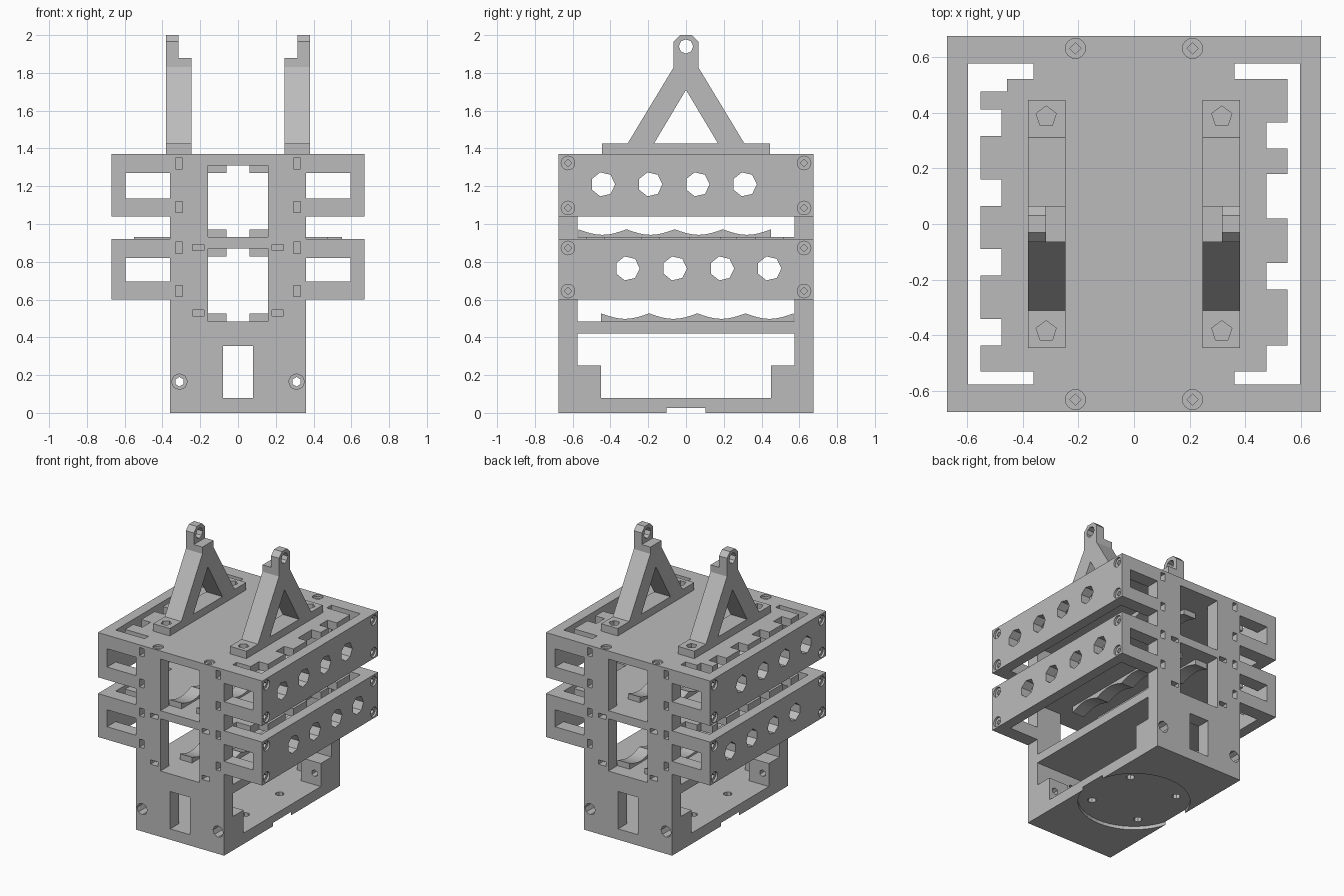
import bpy, bmesh
from math import cos, sin, pi
from mathutils import Vector, Matrix

if "Cube" in bpy.data.objects:
    bpy.data.objects.remove(bpy.data.objects["Cube"])

grey = bpy.data.materials.new("light_grey")
grey.use_nodes = True
colour = (0.5, 0.5, 0.5, 1)
grey.diffuse_color = colour
grey.node_tree.nodes["Principled BSDF"].inputs["Base Color"].default_value = colour


def add_box(bm, x, y, z):
    """Box from three (low, high) ranges."""
    size = [b - a for a, b in (x, y, z)]
    mid = [(a + b) / 2 for a, b in (x, y, z)]
    bmesh.ops.create_cube(bm, size=1, matrix=Matrix.Translation(mid) @ Matrix.Diagonal((*size, 1)))


def add_rod(bm, centre, axis, r, length, sides):
    turn = Vector((0, 0, 1)).rotation_difference(Vector(axis)).to_matrix().to_4x4()
    bmesh.ops.create_cone(bm, cap_ends=True, segments=sides, radius1=r, radius2=r,
                          depth=length, matrix=Matrix.Translation(centre) @ turn)


def add_prism(bm, points, axis, low, high):
    """Outline extruded along x (points are y, z) or z (points are x, y)."""
    place = (lambda p, t: (t, *p)) if axis == "x" else (lambda p, t: (*p, t))
    face = bm.faces.new([bm.verts.new(place(p, low)) for p in points])
    ext = bmesh.ops.extrude_face_region(bm, geom=[face])
    shift = Vector(place((0, 0), high - low))
    bmesh.ops.translate(bm, vec=shift, verts=[v for v in ext["geom"] if isinstance(v, bmesh.types.BMVert)])


def finish(name, bm):
    bmesh.ops.recalc_face_normals(bm, faces=bm.faces)
    mesh = bpy.data.meshes.new(name)
    bm.to_mesh(mesh)
    bm.free()
    mesh.materials.append(grey)
    obj = bpy.data.objects.new(name, mesh)
    bpy.context.collection.objects.link(obj)
    return obj


def carve(obj, bm):
    """Subtract the cutter mesh and bake the result."""
    cutter = finish(obj.name + "_cutter", bm)
    mod = obj.modifiers.new("cut", "BOOLEAN")
    mod.operation, mod.solver, mod.object = "DIFFERENCE", "EXACT", cutter
    mod.use_self = True
    bpy.context.view_layer.update()
    baked = bpy.data.meshes.new_from_object(obj.evaluated_get(bpy.context.evaluated_depsgraph_get()))
    obj.modifiers.clear()
    obj.data = baked
    bpy.data.objects.remove(cutter)


def screw_hole(bm, centre, axis):
    add_rod(bm, centre, axis, 0.036, 0.03, 16)
    add_rod(bm, centre, axis, 0.02, 0.12, 4)


W, D = 0.36, 0.675       # half width and half depth of the tower
INNER = 0.575            # inner face of the end plates
SCREW_Z = (0.645, 0.875, 1.09, 1.32)

# End plates with cell windows, doorway and slots
for name, s in (("front_plate", -1), ("back_plate", 1)):
    bm = bmesh.new()
    ys = sorted((s * INNER, s * D))
    add_box(bm, (-W, W), ys, (0, 1.37))
    plate = finish(name, bm)
    cut = bmesh.new()
    through = sorted((s * 0.5, s * 0.8))
    pocket = sorted((s * 0.62, s * 0.8))
    for z in ((0.485, 0.87), (0.93, 1.31)):
        add_box(cut, (-0.16, 0.16), through, z)
    add_box(cut, (-0.08, 0.08), through, (0.08, 0.355))
    for m in (-1, 1):
        for z in SCREW_Z:
            add_box(cut, (m * 0.313 - 0.018, m * 0.313 + 0.018), pocket, (z - 0.03, z + 0.03))
        for z in (0.53, 0.875):
            add_box(cut, (m * 0.21 - 0.03, m * 0.21 + 0.03), pocket, (z - 0.016, z + 0.016))
        add_rod(cut, (m * 0.31, s * 0.65, 0.165), (0, 1, 0), 0.042, 0.3, 8)
        screw_hole(cut, (m * 0.21, s * 0.63, 1.37), (0, 0, 1))
    carve(plate, cut)

# Screw blocks inside the foot
for s in (-1, 1):
    for m in (-1, 1):
        bm = bmesh.new()
        add_box(bm, sorted((m * 0.2, m * W)), sorted((s * 0.45, s * INNER)), (0.08, 0.25))
        block = finish("foot_block", bm)
        cut = bmesh.new()
        add_rod(cut, (m * 0.31, s * 0.5, 0.165), (0, 1, 0), 0.025, 0.4, 6)
        carve(block, cut)

# Floor with round turntable recess and four screw holes
bm = bmesh.new()
add_box(bm, (-W, W), (-INNER, INNER), (0, 0.08))
floor = finish("floor", bm)
cut = bmesh.new()
add_rod(cut, (0, 0, 0), (0, 0, 1), 0.375, 0.05, 48)
for x in (-0.2, 0.2):
    for y in (-0.2, 0.2):
        add_rod(cut, (x, y, 0.05), (0, 0, 1), 0.03, 0.3, 8)
carve(floor, cut)

# Lower shelf
bm = bmesh.new()
add_box(bm, (-W, W), (-INNER, INNER), (0.42, 0.485))
finish("lower_shelf", bm)


# Comb-edged shelves
def comb_edge(m, low, high, notches):
    """Edge points from low y to high y, stepping in at each notch."""
    pts = [(m * 0.55, low)]
    for a, b in notches:
        pts += [(m * 0.55, a), (m * 0.475, a), (m * 0.475, b), (m * 0.55, b)]
    return pts + [(m * 0.55, high)]


right = comb_edge(-1, -0.53, 0.475, [(y, y + 0.095) for y in (-0.435, -0.185, 0.065, 0.315)])
right += [(-0.455, 0.475), (-0.455, 0.52)]
left = [(0.475, -0.53), (0.475, -0.435)]
left += comb_edge(1, -0.435, 0.52, [(-0.235, -0.14), (0.02, 0.18), (0.27, 0.365)])
outline = [(W, -INNER), (W, -0.53), *left, (W, 0.52), (W, INNER),
           (-W, INNER), (-W, 0.52), *reversed(right), (-W, -0.53), (-W, -INNER)]
for name, low, high in (("middle_shelf", 0.87, 0.93), ("top_plate", 1.31, 1.37)):
    bm = bmesh.new()
    add_prism(bm, outline, "z", low, high)
    finish(name, bm)

# Scalloped cradle rails under and over each row of cells
for base, tip, start in ((0.93, 0.972, -0.57), (1.31, 1.27, -0.57),
                         (0.485, 0.527, -0.45), (0.87, 0.828, -0.45)):
    wave = []
    for i in range(33):
        t = i / 32
        dip = 0.7 * abs(sin(4 * pi * t)) * (tip - base)
        wave.append((start + 1.02 * t, tip - dip))
    for m in (-1, 1):
        bm = bmesh.new()
        add_prism(bm, [(start, base), *wave, (start + 1.02, base)], "x", m * 0.06, m * 0.16)
        finish("cradle_rail", bm)

# Side brackets: outer wall with vent holes, windowed end arms
for m in (-1, 1):
    for low, high, first in ((0.6, 0.92, -0.31), (1.04, 1.37, -0.44)):
        bm = bmesh.new()
        add_box(bm, sorted((m * W, m * 0.67)), (-D, D), (low, high))
        bracket = finish("side_bracket", bm)
        cut = bmesh.new()
        add_box(cut, sorted((m * 0.3, m * 0.595)), (-INNER, INNER), (low - 0.1, high + 0.1))
        carve(bracket, cut)
        cut = bmesh.new()
        add_box(cut, sorted((m * 0.3, m * 0.595)), (-0.8, 0.8), (low + 0.095, high - 0.1))
        for i in range(4):
            add_rod(cut, (m * 0.65, first + i * 0.25, (low + high) / 2 + 0.005), (1, 0, 0), 0.065, 0.3, 7)
        for z in (low + 0.045, high - 0.047):
            for y in (-0.625, 0.625):
                screw_hole(cut, (m * 0.67, y, z), (1, 0, 0))
        carve(bracket, cut)

# Hanger brackets: foot, A-frame and eyelet
for name, m in (("right_hanger", -1), ("left_hanger", 1)):
    inner, outer, half = m * 0.245, m * 0.38, m * 0.315
    xs = sorted((inner, outer))
    bm = bmesh.new()
    add_box(bm, xs, (-0.445, 0.445), (1.37, 1.425))
    foot = finish(name + "_foot", bm)
    cut = bmesh.new()
    for y in (-0.385, 0.385):
        add_rod(cut, (half, y, 1.42), (0, 0, 1), 0.038, 0.08, 5)
    carve(foot, cut)

    bm = bmesh.new()
    add_prism(bm, [(-0.31, 1.425), (-0.17, 1.425), (0, 1.71), (0.17, 1.425), (0.31, 1.425),
                   (0.065, 1.83), (0.065, 1.88), (-0.065, 1.88), (-0.065, 1.83)], "x", *xs)
    finish(name + "_frame", bm)

    bm = bmesh.new()
    add_prism(bm, [(-0.065, 1.88), (0.065, 1.88), (0.065, 1.965), (0.03, 2.0),
                   (-0.03, 2.0), (-0.065, 1.965)], "x", *sorted((half, outer)))
    eyelet = finish(name + "_eyelet", bm)
    cut = bmesh.new()
    add_rod(cut, (half, 0, 1.94), (1, 0, 0), 0.038, 0.4, 8)
    carve(eyelet, cut)
